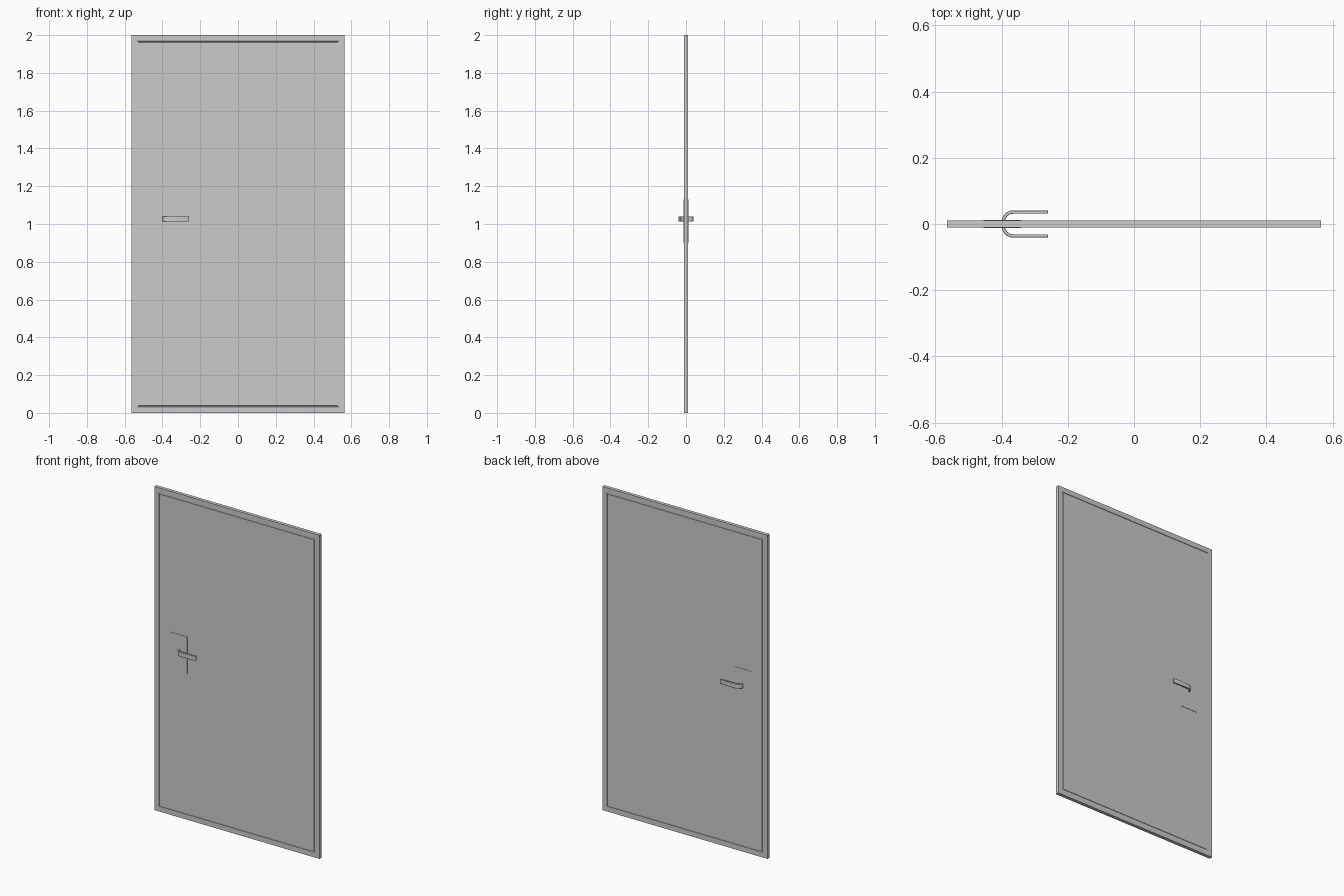
import bpy, bmesh
from math import sin, cos, pi

if "Cube" in bpy.data.objects:
    bpy.data.objects.remove(bpy.data.objects["Cube"])

W, H, T = 0.565, 2.0, 0.0105      # half width, height, half thickness
BORDER = 0.045


def box(name, x0, x1, y0, y1, z0, z1):
    bpy.ops.mesh.primitive_cube_add(size=1, location=((x0+x1)/2, (y0+y1)/2, (z0+z1)/2))
    ob = bpy.context.object
    ob.name = name
    ob.scale = (x1-x0, y1-y0, z1-z0)
    bpy.ops.object.transform_apply(location=False, rotation=False, scale=True)
    return ob


def extrude_z(name, pts, z0, z1):
    """Extrude a flat xy outline between two heights."""
    me = bpy.data.meshes.new(name)
    bm = bmesh.new()
    f = bm.faces.new([bm.verts.new((x, y, z0)) for x, y in pts])
    r = bmesh.ops.extrude_face_region(bm, geom=[f])
    vs = [v for v in r['geom'] if isinstance(v, bmesh.types.BMVert)]
    bmesh.ops.translate(bm, verts=vs, vec=(0, 0, z1-z0))
    bmesh.ops.recalc_face_normals(bm, faces=bm.faces)
    bm.to_mesh(me)
    bm.free()
    ob = bpy.data.objects.new(name, me)
    bpy.context.collection.objects.link(ob)
    return ob


# door leaf: slab whose front and back carry a shallow groove inside the border
leaf = box("door_leaf", -W, W, -T, T, 0, H)
bm = bmesh.new()
bm.from_mesh(leaf.data)
for f in [f for f in bm.faces if abs(f.normal.y) > 0.9]:
    bmesh.ops.inset_region(bm, faces=[f], thickness=BORDER)
    bmesh.ops.inset_region(bm, faces=[f], thickness=0.001, depth=-0.003)
    bmesh.ops.inset_region(bm, faces=[f], thickness=0.007)
    bmesh.ops.inset_region(bm, faces=[f], thickness=0.001, depth=0.0025)
bm.to_mesh(leaf.data)
bm.free()

# lever outline: quarter bend out of the plate, then a straight grip with a rounded tip
CX, CY, N = -0.365, 0.006, 10
outer = [(CX - 0.035*cos(a), CY + 0.035*sin(a)) for a in (i*pi/2/N for i in range(N+1))]
inner = [(CX - 0.025*cos(a), CY + 0.025*sin(a)) for a in (i*pi/2/N for i in range(N, -1, -1))]
tip = [(-0.262 + 0.003*cos(a), 0.036 + 0.005*sin(a)) for a in (pi/2 - i*pi/6 for i in range(7))]
outline = outer + tip + [(-0.323, 0.031)] + inner

for side, s in (("front", -1), ("back", 1)):
    # escutcheon plate
    ya, yb = sorted((s*0.007, s*0.0122))
    box(side + "_handle_plate", -0.455, -0.34, ya, yb, 0.90, 1.13)
    # lever handle
    lever = extrude_z(side + "_lever_handle", [(x, s*y) for x, y in outline], 1.012, 1.04)
    bev = lever.modifiers.new("soft_edges", 'BEVEL')
    bev.width, bev.segments, bev.limit_method = 0.002, 2, 'ANGLE'
    bev.angle_limit = 1.0
    bpy.ops.object.select_all(action='DESELECT')
    lever.select_set(True)
    bpy.context.view_layer.objects.active = lever
    bpy.ops.object.shade_smooth_by_angle()
